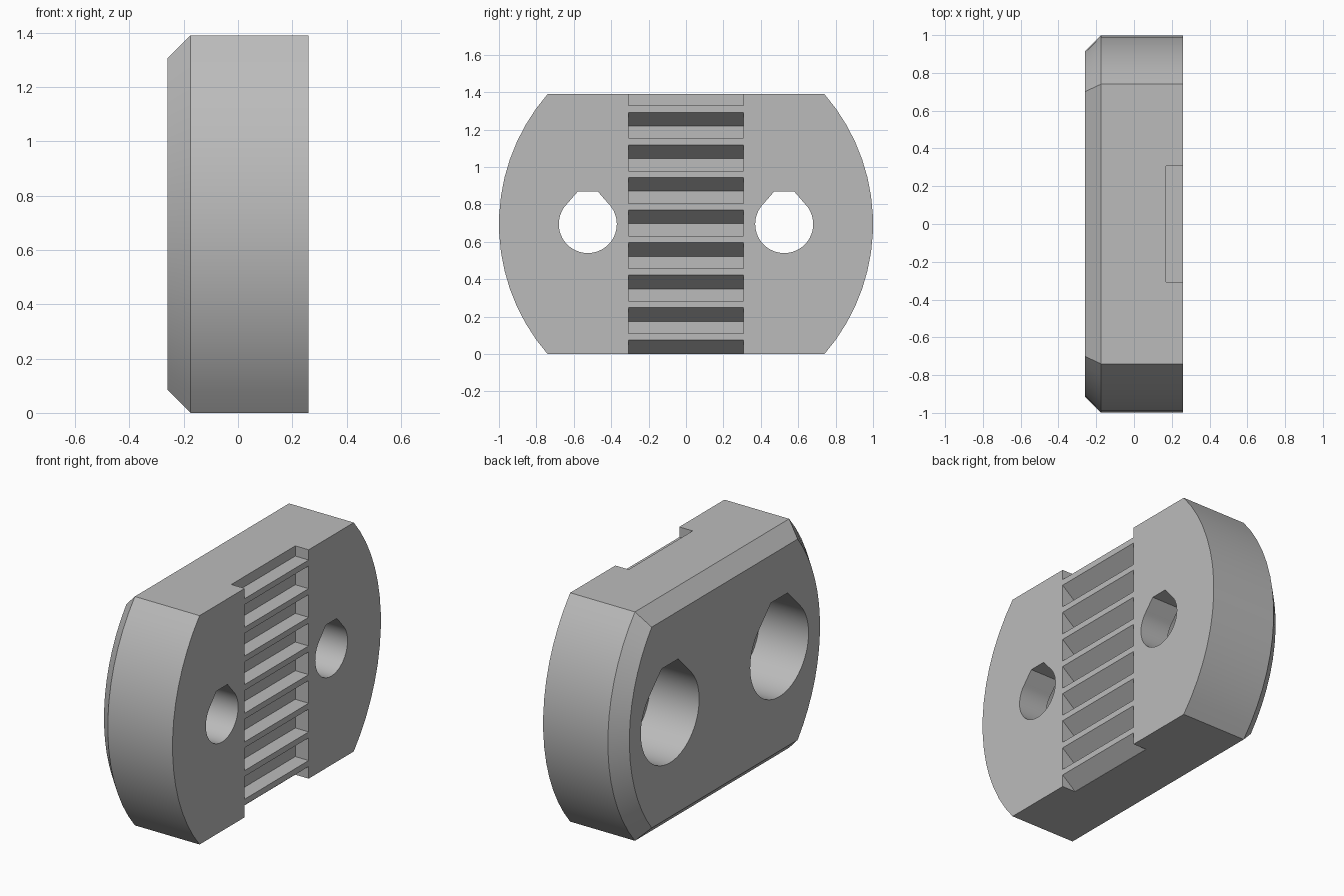
import bpy, bmesh, math

cube = bpy.data.objects.get("Cube")
if cube:
    bpy.data.objects.remove(cube, do_unlink=True)

HALF_X, MID_Z = 0.26, 0.695
CHAMFER = 0.085

grey = bpy.data.materials.new("light grey")
grey.use_nodes = True
grey.diffuse_color = (0.5, 0.5, 0.5, 1)
grey.node_tree.nodes["Principled BSDF"].inputs["Base Color"].default_value = (0.5, 0.5, 0.5, 1)


def loft(bm, rings):
    """Bridge rings of equal length and cap both ends."""
    loops = [[bm.verts.new(p) for p in ring] for ring in rings]
    n = len(loops[0])
    for a, b in zip(loops, loops[1:]):
        for i in range(n):
            j = (i + 1) % n
            bm.faces.new((a[i], a[j], b[j], b[i]))
    bm.faces.new(loops[0][::-1])
    bm.faces.new(loops[-1])


def finish(bm, name):
    bmesh.ops.recalc_face_normals(bm, faces=bm.faces)
    mesh = bpy.data.meshes.new(name)
    bm.to_mesh(mesh)
    bm.free()
    mesh.materials.append(grey)
    obj = bpy.data.objects.new(name, mesh)
    bpy.context.collection.objects.link(obj)
    return obj


def outline(x, inset, steps=15):
    """Disc-ended plate outline with flat top and bottom."""
    radius, centre = 1.059 - inset, 0.059
    limit = math.asin((MID_Z - inset) / radius)
    points = []
    for side in (1, -1):
        for i in range(steps + 1):
            a = limit * (2 * i / steps - 1)
            y = radius * math.cos(a) - centre
            points.append((x, side * y, MID_Z + side * radius * math.sin(a)))
    return points


def teardrop(x, y, r, flat_half, flat_top, steps=48):
    """Round hole with 45 degree shoulders and a flat roof."""
    start, sweep = math.radians(135), math.radians(270)
    points = [(x, y + r * math.cos(start + sweep * i / steps),
               MID_Z + r * math.sin(start + sweep * i / steps)) for i in range(steps + 1)]
    return points + [(x, y + flat_half, MID_Z + flat_top), (x, y - flat_half, MID_Z + flat_top)]


# Plate with a chamfered rim on one side
bm = bmesh.new()
loft(bm, [outline(HALF_X, 0), outline(CHAMFER - HALF_X, 0), outline(-HALF_X, CHAMFER)])
plate = finish(bm, "clamp_plate")

# Sawtooth grooves for the belt
bm = bmesh.new()
for k in range(-1, 8):
    z = 0.11 + 0.174 * k
    profile = [(0.28, z), (0.17, z), (0.17, z + 0.065), (HALF_X, z + 0.138), (0.28, z + 0.154)]
    loft(bm, [[(px, y, pz) for px, pz in profile] for y in (-0.307, 0.307)])
grooves = finish(bm, "groove_cutter")

# Screw holes and their wide recesses
bm = bmesh.new()
for y in (-0.525, 0.525):
    loft(bm, [teardrop(x, y, 0.155, 0.053, 0.175) for x in (-0.1, 0.4)])
holes = finish(bm, "hole_cutter")
bm = bmesh.new()
for y in (-0.525, 0.525):
    loft(bm, [teardrop(x, y, 0.28, 0.08, 0.32) for x in (-0.4, 0.07)])
recesses = finish(bm, "recess_cutter")

bpy.ops.object.select_all(action='DESELECT')
bpy.context.view_layer.objects.active = plate
plate.select_set(True)
for cutter in (grooves, recesses, holes):
    cutter.hide_render = True
    mod = plate.modifiers.new(cutter.name, 'BOOLEAN')
    mod.operation = 'DIFFERENCE'
    mod.solver = 'EXACT'
    mod.object = cutter
    bpy.ops.object.modifier_apply(modifier=mod.name)
    bpy.data.objects.remove(cutter, do_unlink=True)

bpy.ops.object.shade_smooth_by_angle(angle=math.radians(25))
